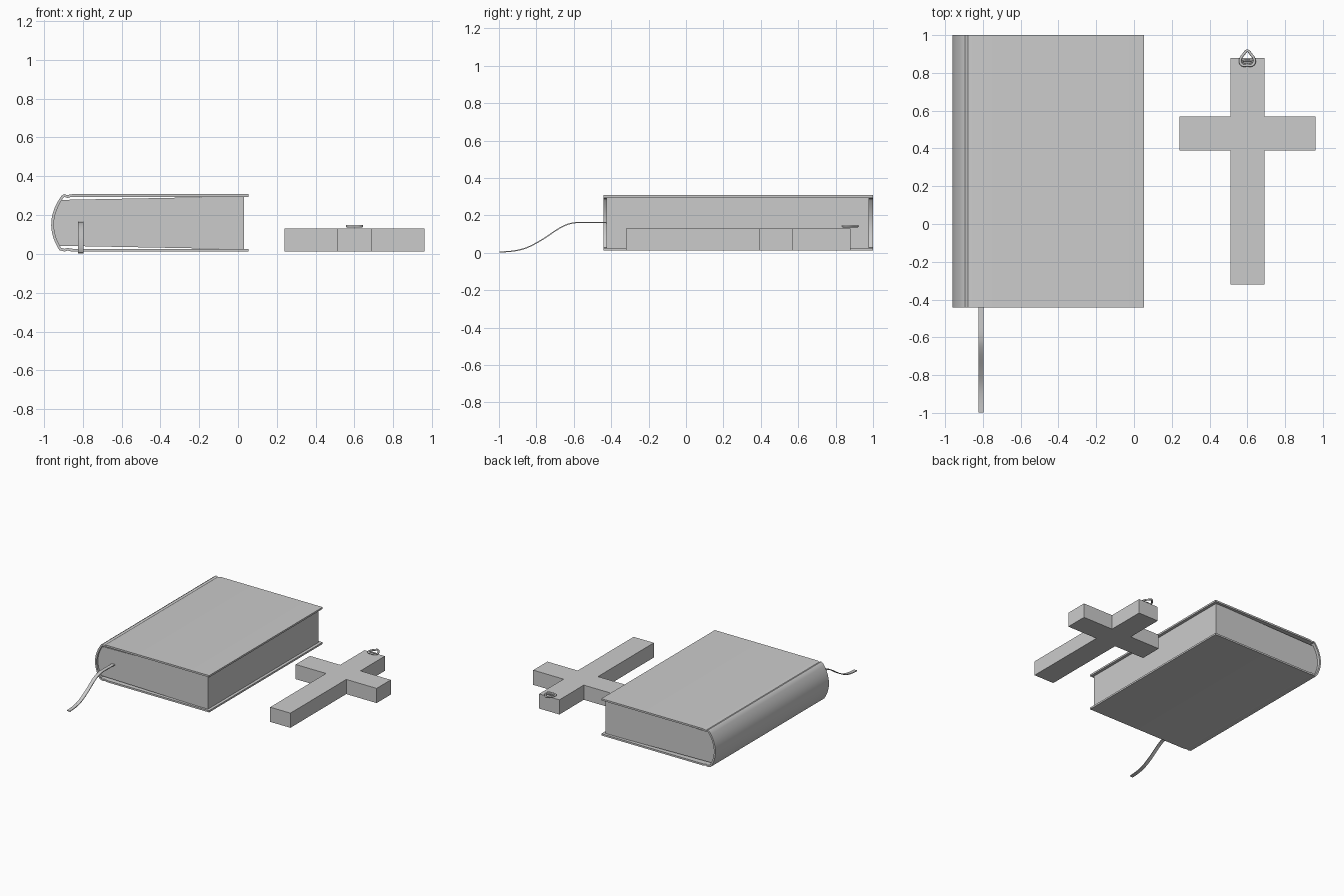
import bpy, bmesh, math
from mathutils import Vector

if "Cube" in bpy.data.objects:
    bpy.data.objects.remove(bpy.data.objects["Cube"])


def prism(name, outline, depth, place, smooth=True):
    """Extrude a 2D outline; place(u, v, w) maps it into the scene."""
    bm = bmesh.new()
    a, b = [[bm.verts.new(place(u, v, w)) for u, v in outline] for w in depth]
    bm.faces.new(a)
    bm.faces.new(b)
    n = len(a)
    for i in range(n):
        j = (i + 1) % n
        bm.faces.new((a[i], a[j], b[j], b[i]))
    bmesh.ops.recalc_face_normals(bm, faces=bm.faces)
    me = bpy.data.meshes.new(name)
    bm.to_mesh(me)
    bm.free()
    ob = bpy.data.objects.new(name, me)
    bpy.context.collection.objects.link(ob)
    if smooth:
        bpy.context.view_layer.objects.active = ob
        ob.select_set(True)
        bpy.ops.object.shade_smooth_by_angle(angle=math.radians(35))
        ob.select_set(False)
    return ob


def ribbon_outline(path, t):
    """Closed outline of a strip of thickness t centred on a path."""
    pts = [Vector(p) for p in path]
    left, right = [], []
    for i, p in enumerate(pts):
        d = (pts[min(i + 1, len(pts) - 1)] - pts[max(i - 1, 0)]).normalized()
        n = Vector((-d.y, d.x)) * t / 2
        left.append(p + n)
        right.append(p - n)
    return left + right[::-1]


def smooth_path(pts, steps=6):
    """Catmull-Rom interpolation through 2D points."""
    p = [Vector(q) for q in [pts[0]] + pts + [pts[-1]]]
    out = []
    for i in range(1, len(p) - 2):
        for s in range(steps):
            t = s / steps
            a, b, c, d = p[i - 1:i + 3]
            out.append(0.5 * (2 * b + (c - a) * t + (2 * a - 5 * b + 4 * c - d) * t * t
                              + (3 * b - a - 3 * c + d) * t ** 3))
    return out + [p[-1]]


def tube(name, pts, z, r):
    cu = bpy.data.curves.new(name, 'CURVE')
    cu.dimensions = '3D'
    cu.bevel_depth = r
    cu.bevel_resolution = 3
    cu.resolution_u = 6
    sp = cu.splines.new('BEZIER')
    sp.bezier_points.add(len(pts) - 1)
    for bp, (x, y) in zip(sp.bezier_points, pts):
        bp.co = (x, y, z)
        bp.handle_left_type = bp.handle_right_type = 'AUTO'
    sp.use_cyclic_u = True
    ob = bpy.data.objects.new(name, cu)
    bpy.context.collection.objects.link(ob)
    return ob


along_y = lambda u, v, w: (u, w, v)

# spine arc shared by cover and pages
arc = [(-0.955 + 0.045 * abs(k / 8) ** 2 - 0.006 * k / -8, 0.16 + 0.135 * k / 8)
       for k in range(-8, 9)]

# cover: bottom board, curved spine, top board with shallow hinge grooves
cover_path = ([(0.053, 0.019), (-0.85, 0.019), (-0.865, 0.021), (-0.878, 0.024), (-0.892, 0.019)]
              + arc[:]
              + [(-0.895, 0.301), (-0.878, 0.295), (-0.865, 0.299), (-0.85, 0.301), (0.053, 0.301)])
prism("book_cover", ribbon_outline(cover_path, 0.014), (-0.442, 1.0), along_y)

# page block with rounded back
pages = [(0.03, 0.024)] + [(x + 0.005, z) for x, z in arc[1:-1]] + [(0.03, 0.296)]
prism("page_block", pages, (-0.425, 0.978), along_y)

# ribbon bookmark hanging out of the front
drop = smooth_path([(-0.38, 0.16), (-0.5, 0.162), (-0.6, 0.16), (-0.67, 0.135), (-0.77, 0.07),
                    (-0.85, 0.028), (-0.92, 0.01), (-0.997, 0.004)])
prism("bookmark_ribbon", ribbon_outline(drop, 0.006), (-0.824, -0.796),
      lambda u, v, w: (w, u, v))

# cross: half outline mirrored about x = 0.6
half = [(0.09, 0.88), (0.09, 0.57), (0.36, 0.57), (0.36, 0.39), (0.09, 0.39), (0.09, -0.32)]
outline = [(0.6 + x, y) for x, y in half] + [(0.6 - x, y) for x, y in half[::-1]]
prism("cross", outline, (0.012, 0.13), lambda u, v, w: (u, v, w), smooth=False)

# hanging loop: rounded triangular wire and its small bail
tri = [(0.6, 0.917), (0.616, 0.903), (0.638, 0.862), (0.628, 0.842),
       (0.6, 0.84), (0.572, 0.842), (0.562, 0.862), (0.584, 0.903)]
tube("hanging_loop", tri, 0.143, 0.007)
bail = [(0.6 + 0.034 * math.cos(k * math.pi / 4), 0.856 + 0.009 * math.sin(k * math.pi / 4))
        for k in range(8)]
tube("loop_bail", bail, 0.14, 0.005)
